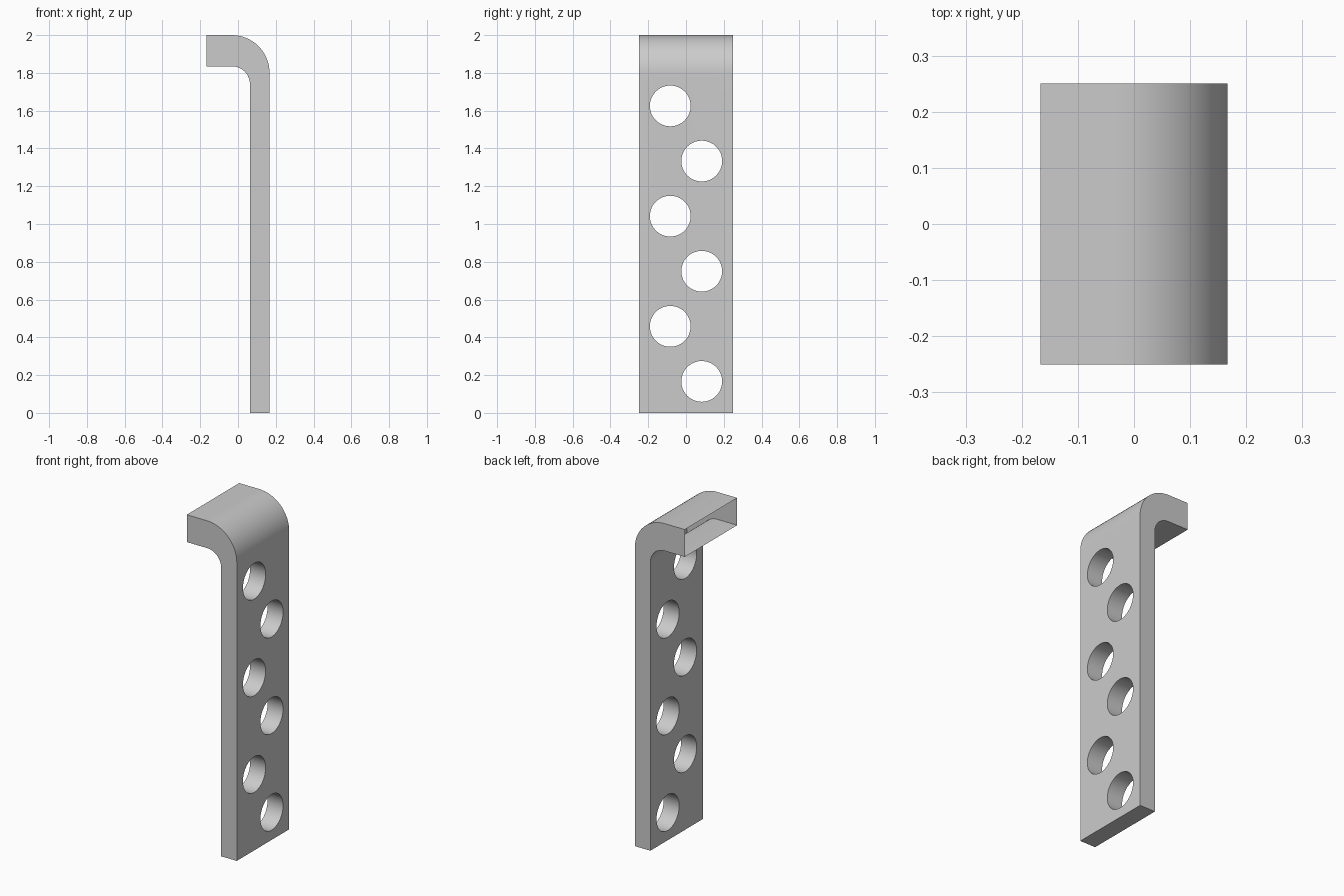
import bpy, bmesh, math

if "Cube" in bpy.data.objects:
    bpy.data.objects.remove(bpy.data.objects["Cube"])

HALF_W = 0.25           # half of the plate width (y)
OUT_X, IN_X = 0.167, 0.063
TOP_Z, UNDER_Z = 2.0, 1.835
END_X = -0.167

grey = bpy.data.materials.new("plain grey")
grey.diffuse_color = (0.6, 0.6, 0.6, 1)
grey.use_nodes = True
grey.node_tree.nodes["Principled BSDF"].inputs["Base Color"].default_value = grey.diffuse_color


def arc(cx, cz, r, a0, a1, n=16):
    """Points of a circular bend in the xz plane."""
    angles = [math.radians(a0 + (a1 - a0) * i / n) for i in range(n + 1)]
    return [(cx + r * math.cos(a), cz + r * math.sin(a)) for a in angles]


# Hooked strip: side profile extruded across the width
R_OUT, R_IN = 0.2, 0.095
profile = [(IN_X, 0), (OUT_X, 0)]
profile += arc(OUT_X - R_OUT, TOP_Z - R_OUT, R_OUT, 0, 90)
profile += [(END_X, TOP_Z), (END_X, UNDER_Z)]
profile += arc(IN_X - R_IN, UNDER_Z - R_IN, R_IN, 90, 0)

bm = bmesh.new()
side = bm.faces.new([bm.verts.new((x, -HALF_W, z)) for x, z in profile])
ext = bmesh.ops.extrude_face_region(bm, geom=[side])
bmesh.ops.translate(bm, vec=(0, 2 * HALF_W, 0),
                    verts=[v for v in ext["geom"] if isinstance(v, bmesh.types.BMVert)])
bmesh.ops.recalc_face_normals(bm, faces=bm.faces)
mesh = bpy.data.meshes.new("hooked_plate")
bm.to_mesh(mesh)
bm.free()
plate = bpy.data.objects.new("hooked_plate", mesh)
bpy.context.collection.objects.link(plate)
mesh.materials.append(grey)

# Six staggered round holes
bpy.context.view_layer.objects.active = plate
for i in range(6):
    y = 0.0833 if i % 2 == 0 else -0.0833
    bpy.ops.mesh.primitive_cylinder_add(
        vertices=48, radius=0.108, depth=0.3,
        location=((OUT_X + IN_X) / 2, y, 1 / 6 + i * 7 / 24),
        rotation=(0, math.pi / 2, 0))
    cutter = bpy.context.object
    cutter.name = f"hole_cutter_{i + 1}"
    cutter.data.materials.append(grey)
    cutter.hide_render = True
    bpy.context.view_layer.objects.active = plate
    mod = plate.modifiers.new("hole", "BOOLEAN")
    mod.operation = "DIFFERENCE"
    mod.solver = "EXACT"
    mod.object = cutter
    bpy.ops.object.modifier_apply(modifier=mod.name)
    bpy.data.objects.remove(cutter, do_unlink=True)

# Open end of the hook arm
bm = bmesh.new()
bm.from_mesh(plate.data)
end = [f for f in bm.faces if f.calc_center_median().x < END_X + 0.001]
bmesh.ops.delete(bm, geom=end, context="FACES")
bm.to_mesh(plate.data)
bm.free()

bpy.ops.object.select_all(action="DESELECT")
plate.select_set(True)
bpy.context.view_layer.objects.active = plate
bpy.ops.object.shade_smooth_by_angle(angle=math.radians(30))
